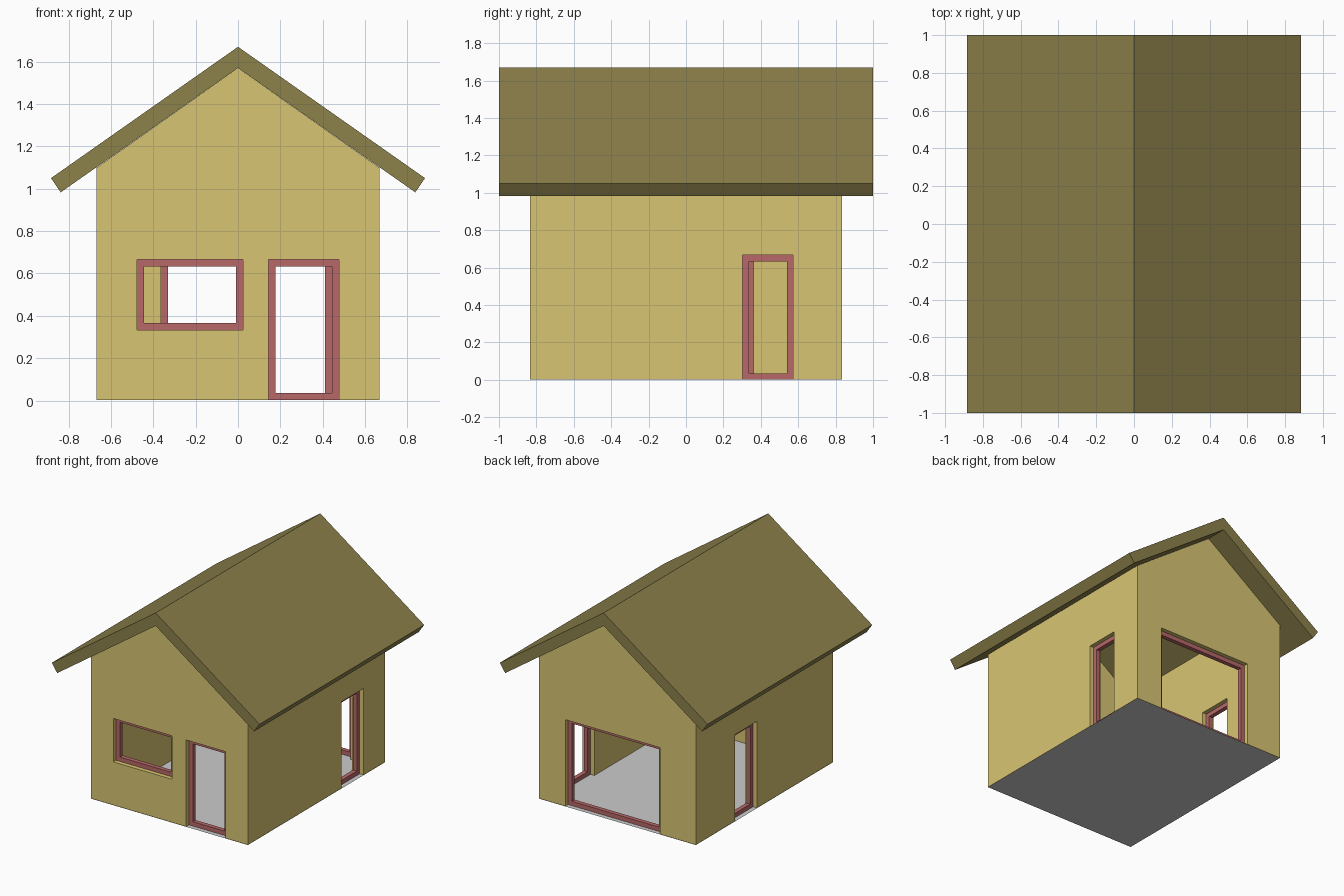
import bpy, bmesh

if "Cube" in bpy.data.objects:
    bpy.data.objects.remove(bpy.data.objects["Cube"])

BASE = 0.002            # walls sit just above the floor sheet
T = 0.1                 # wall thickness
F = 0.0333              # window frame bar size
HX, HY = 0.667, 0.833   # half size of the walls


def material(name, rgb):
    m = bpy.data.materials.new(name)
    m.diffuse_color = (*rgb, 1)
    m.use_nodes = True
    m.node_tree.nodes["Principled BSDF"].inputs["Base Color"].default_value = m.diffuse_color
    return m


WALL = material("wall_yellow", (0.69, 0.56, 0.17))
ROOF = material("roof_olive", (0.265, 0.22, 0.07))
FRAME = material("frame_red", (0.48, 0.14, 0.14))


def finish(name, bm, mat=None):
    bmesh.ops.recalc_face_normals(bm, faces=bm.faces)
    mesh = bpy.data.meshes.new(name)
    bm.to_mesh(mesh)
    bm.free()
    ob = bpy.data.objects.new(name, mesh)
    bpy.context.collection.objects.link(ob)
    if mat:
        mesh.materials.append(mat)
    return ob


def prism(name, profile, y0, y1, mat=None):
    """Extrude an (x, z) outline along y."""
    bm = bmesh.new()
    face = bm.faces.new([bm.verts.new((x, y0, z)) for x, z in profile])
    out = bmesh.ops.extrude_face_region(bm, geom=[face])["geom"]
    moved = [v for v in out if isinstance(v, bmesh.types.BMVert)]
    bmesh.ops.translate(bm, verts=moved, vec=(0, y1 - y0, 0))
    return finish(name, bm, mat)


def rect(a0, a1, z0, z1):
    return [(a0, z0), (a1, z0), (a1, z1), (a0, z1)]


def cut(target, cutter):
    mod = target.modifiers.new("cut", 'BOOLEAN')
    mod.operation = 'DIFFERENCE'
    mod.solver = 'EXACT'
    mod.object = cutter
    bpy.context.view_layer.objects.active = target
    bpy.ops.object.modifier_apply(modifier=mod.name)
    bpy.data.objects.remove(cutter)


def frame(name, side, mid, a0, a1, z0, z1):
    """Rectangular ring set in the middle of the wall thickness."""
    def place(a, d, z):
        return (a, d, z) if side == 'y' else (d, a, z)
    bm = bmesh.new()
    loops = []
    for d, inset in ((-F / 2, 0), (F / 2, 0), (F / 2, F), (-F / 2, F)):
        pts = rect(a0 + inset, a1 - inset, z0 + inset, z1 - inset)
        loops.append([bm.verts.new(place(a, mid + d, z)) for a, z in pts])
    for i in range(4):
        p, q = loops[i], loops[(i + 1) % 4]
        for j in range(4):
            k = (j + 1) % 4
            bm.faces.new((p[j], p[k], q[k], q[j]))
    return finish(name, bm, FRAME)


# Floor sheet
bm = bmesh.new()
bm.faces.new([bm.verts.new((x, y, 0)) for x, y in rect(-HX, HX, -HY, HY)])
finish("floor", bm)

# Gabled walls, hollowed out and open to the roof
walls = prism("walls", [(-HX, BASE), (HX, BASE), (HX, 1.10), (0, 1.57), (-HX, 1.10)],
              -HY, HY, WALL)
cut(walls, prism("room_cutter", rect(T - HX, HX - T, -1, 3), T - HY, HY - T))

# Openings with frames: name, wall axis, wall sign, start, end, bottom, top
openings = [
    ("front_window", 'y', -1, -0.477, 0.023, 0.333, 0.667),
    ("front_door", 'y', -1, 0.143, 0.477, BASE, 0.667),
    ("back_door", 'y', 1, -0.363, 0.443, BASE, 0.667),
    ("right_door", 'x', 1, 0.303, 0.573, BASE, 0.667),
    ("left_door", 'x', -1, 0.09, 0.36, BASE, 0.667),
]
for name, side, sign, a0, a1, z0, z1 in openings:
    mid = sign * ((HY if side == 'y' else HX) - T / 2)
    low = z0 if z0 > 0.1 else -0.1
    if side == 'y':
        cutter = prism("cutter", rect(a0, a1, low, z1), mid - T, mid + T)
    else:
        cutter = prism("cutter", rect(mid - T, mid + T, low, z1), a0, a1)
    cut(walls, cutter)
    frame(name + "_frame", side, mid, a0, a1, z0, z1)

# Overhanging gable roof
prism("roof", [(0, 1.67), (0.883, 1.05), (0.837, 0.983), (0, 1.57),
               (-0.837, 0.983), (-0.883, 1.05)], -1, 1, ROOF)
